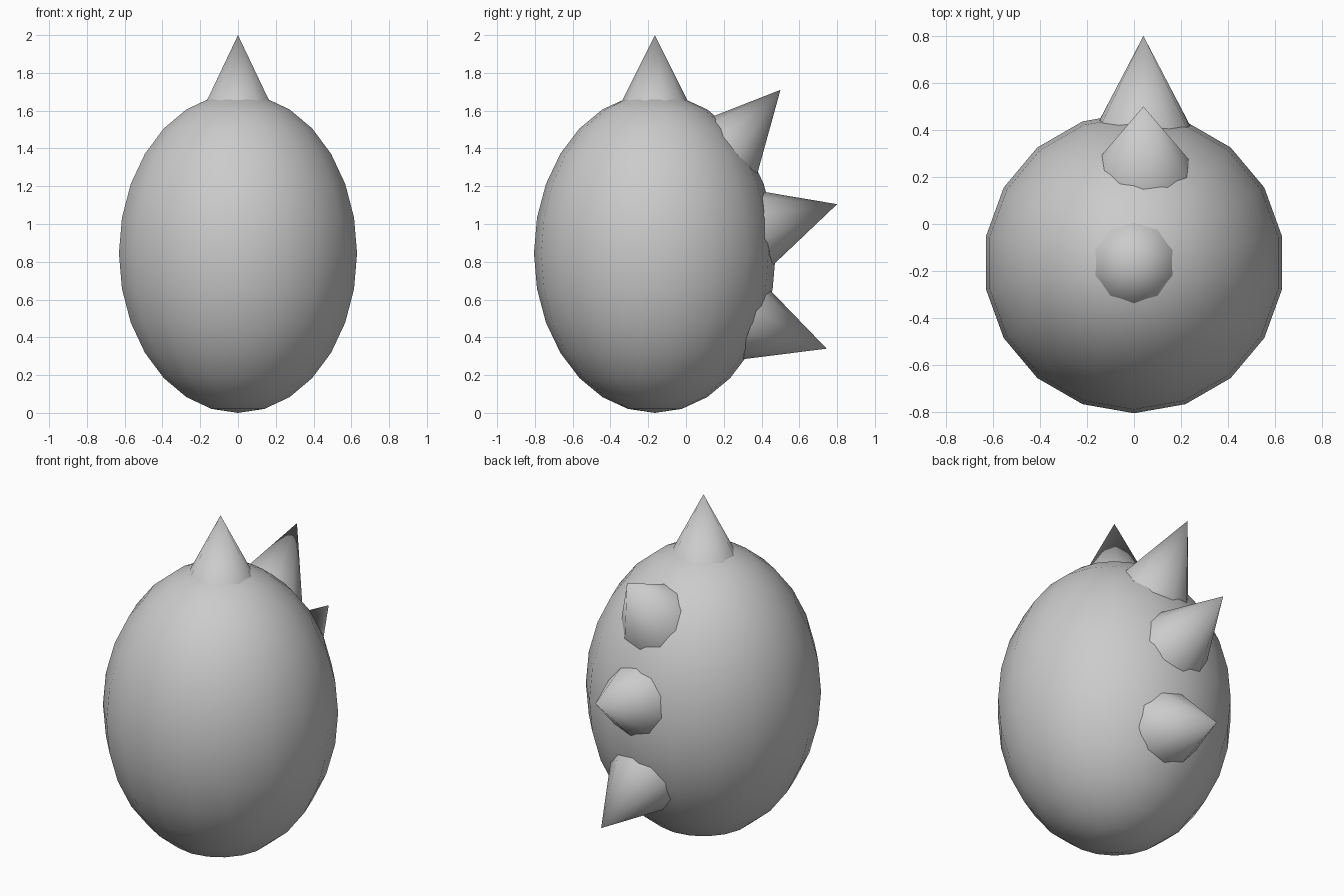
import bpy, math
from mathutils import Vector

cube = bpy.data.objects.get("Cube")
if cube:
    bpy.data.objects.remove(cube, do_unlink=True)

# One plain grey for every part
grey = bpy.data.materials.new("light_grey")
grey.use_nodes = True
colour = (0.6, 0.6, 0.6, 1)
grey.diffuse_color = colour
grey.node_tree.nodes["Principled BSDF"].inputs["Base Color"].default_value = colour


def finish(name):
    obj = bpy.context.object
    obj.name = obj.data.name = name
    obj.data.materials.append(grey)
    bpy.ops.object.shade_smooth_by_angle(angle=math.radians(60))
    return obj


# Egg-shaped body
bpy.ops.mesh.primitive_uv_sphere_add(segments=18, ring_count=14, radius=1,
                                     location=(0, -0.165, 0.845))
bpy.context.object.scale = (0.64, 0.64, 0.845)
bpy.ops.object.transform_apply(location=False, rotation=False, scale=True)
finish("body")


# Spikes: tip position and backward tilt, base sunk into the body
DEPTH = 0.42


def spike(name, tip, tilt):
    angle = math.radians(tilt)
    axis = Vector((0, math.sin(angle), math.cos(angle)))
    bpy.ops.mesh.primitive_cone_add(vertices=10, radius1=DEPTH / 2, radius2=0,
                                    depth=DEPTH,
                                    location=Vector(tip) - axis * DEPTH / 2,
                                    rotation=(-angle, 0, 0))
    finish(name)


spike("top_spike", (0, -0.165, 2.0), 0)
spike("upper_back_spike", (0.04, 0.5, 1.71), 42)
spike("middle_back_spike", (0.04, 0.8, 1.105), 73)
spike("lower_back_spike", (0.04, 0.745, 0.34), 109.4)
